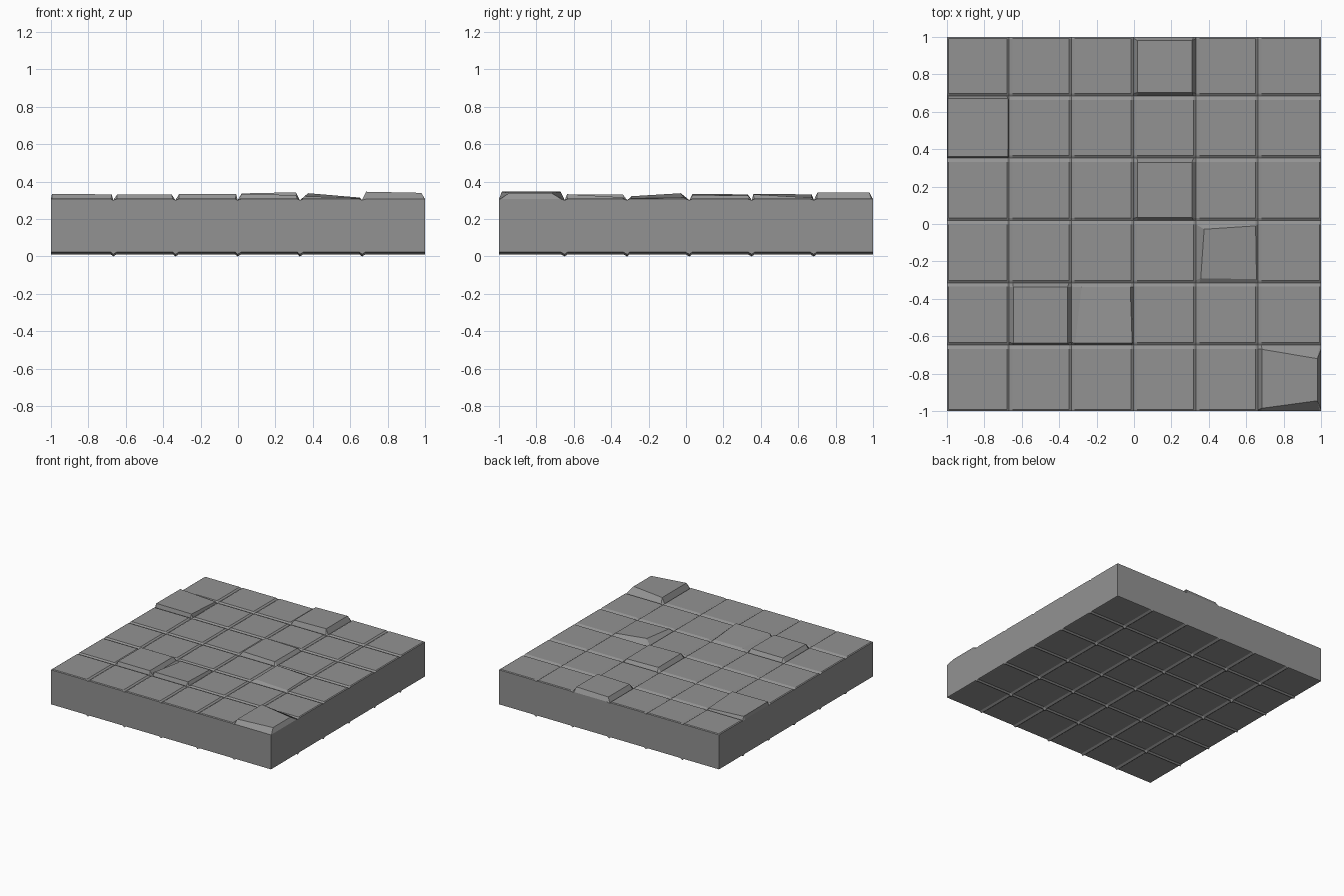
import bpy, bmesh

if "Cube" in bpy.data.objects:
    bpy.data.objects.remove(bpy.data.objects["Cube"])

GX = [-0.667, -0.335, -0.002, 0.331, 0.663]   # joint lines
GY = [-0.648, -0.315, 0.018, 0.352, 0.684]


def stations(joints, below, above):
    """Coordinates across the slab, with a flag marking joint and rim lines."""
    s = [(-1.0, 'rim'), (-0.993, 'tile')]
    for g in joints:
        s += [(g - below, 'tile'), (g, 'joint'), (g + above, 'tile')]
    return s + [(0.993, 'tile'), (1.0, 'rim')]


# displaced tiles: (column, row) -> corners front-left, front-right, back-right, back-left
def block(x0, x1, y0, y1, heights):
    return list(zip((x0, x1, x1, x0), (y0, y0, y1, y1), heights))


RAISED = {
    (0, 4): block(-0.995, -0.675, 0.36, 0.672, (0.334, 0.332, 0.314, 0.332)),
    (1, 1): block(-0.645, -0.355, -0.636, -0.338, (0.332,) * 4),
    (2, 1): [(-0.315, -0.636, 0.333), (-0.01, -0.636, 0.333), (-0.02, -0.338, 0.316), (-0.28, -0.338, 0.316)],
    (3, 5): block(0.02, 0.31, 0.703, 0.98, (0.337, 0.343, 0.343, 0.337)),
    (3, 3): block(0.02, 0.31, 0.035, 0.33, (0.334, 0.328, 0.326, 0.332)),
    (4, 2): [(0.357, -0.29, 0.322), (0.655, -0.295, 0.312), (0.65, -0.01, 0.315), (0.375, -0.028, 0.338)],
    (5, 0): [(0.685, -0.985, 0.346), (0.98, -0.945, 0.34), (0.98, -0.72, 0.34), (0.685, -0.67, 0.346)],
}

SX, SY = stations(GX, 0.013, 0.018), stations(GY, 0.02, 0.014)
N = len(SX)
bm = bmesh.new()


def sheet(heights):
    grid = []
    for x, fx in SX:
        col = []
        for y, fy in SY:
            kinds = (fx, fy)
            kind = ('cross' if kinds == ('joint', 'joint') else 'joint' if 'joint' in kinds
                    else 'rim' if 'rim' in kinds else 'tile')
            col.append(bm.verts.new((x, y, heights[kind])))
        grid.append(col)
    return grid


top = sheet({'tile': 0.311, 'joint': 0.301, 'cross': 0.298, 'rim': 0.306})
bottom = sheet({'tile': 0.021, 'joint': 0.011, 'cross': 0.0, 'rim': 0.023})

# lift the displaced tiles
for (c, r), corners in RAISED.items():
    i, j = 1 + 3 * c, 1 + 3 * r
    for v, co in zip((top[i][j], top[i + 1][j], top[i + 1][j + 1], top[i][j + 1]), corners):
        v.co = co

# top and bottom skins
for i in range(N - 1):
    for j in range(N - 1):
        for g in (top, bottom):
            bm.faces.new((g[i][j], g[i + 1][j], g[i + 1][j + 1], g[i][j + 1]))

# side walls
ring = [(i, 0) for i in range(N - 1)] + [(N - 1, j) for j in range(N - 1)]
ring += [(i, N - 1) for i in range(N - 1, 0, -1)] + [(0, j) for j in range(N - 1, 0, -1)]
for (a, b), (c, d) in zip(ring, ring[1:] + ring[:1]):
    bm.faces.new((bottom[a][b], bottom[c][d], top[c][d], top[a][b]))

bmesh.ops.recalc_face_normals(bm, faces=bm.faces)
mesh = bpy.data.meshes.new("tiled_floor_slab")
bm.to_mesh(mesh)
bm.free()
slab = bpy.data.objects.new("tiled_floor_slab", mesh)
bpy.context.collection.objects.link(slab)

# dark stone
stone = bpy.data.materials.new("dark_stone")
stone.diffuse_color = (0.29, 0.29, 0.29, 1)
stone.use_nodes = True
stone.node_tree.nodes["Principled BSDF"].inputs["Base Color"].default_value = stone.diffuse_color
mesh.materials.append(stone)
